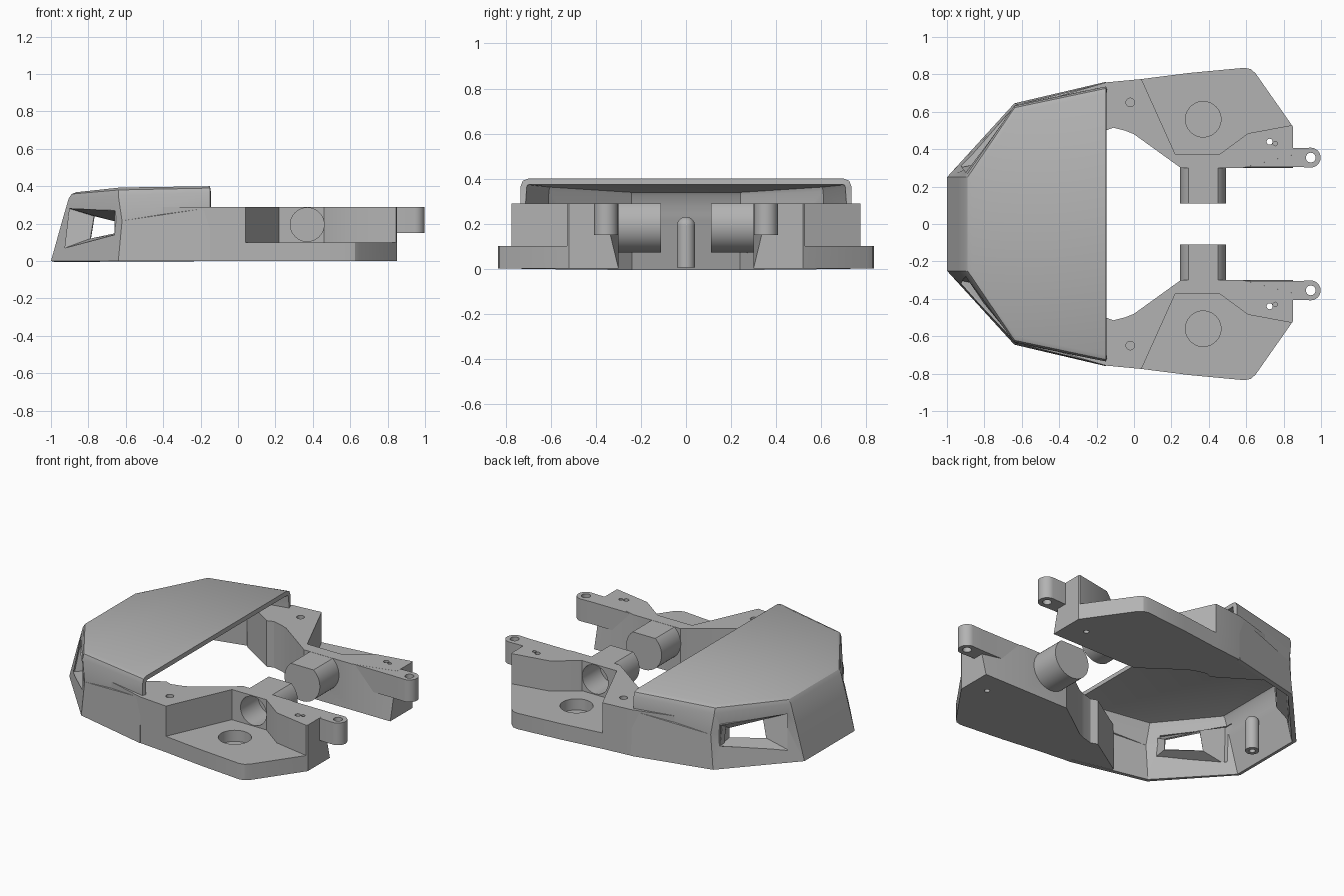
import bpy, bmesh, math
from mathutils import Matrix, Vector

if "Cube" in bpy.data.objects:
    bpy.data.objects.remove(bpy.data.objects["Cube"])

grey = bpy.data.materials.new("plain_grey")
grey.use_nodes = True
grey.diffuse_color = (0.45, 0.45, 0.45, 1)
grey.node_tree.nodes["Principled BSDF"].inputs["Base Color"].default_value = grey.diffuse_color


def make(name, bm):
    bmesh.ops.remove_doubles(bm, verts=bm.verts, dist=0.0001)
    bmesh.ops.recalc_face_normals(bm, faces=bm.faces)
    mesh = bpy.data.meshes.new(name)
    bm.to_mesh(mesh)
    bm.free()
    mesh.materials.append(grey)
    ob = bpy.data.objects.new(name, mesh)
    bpy.context.collection.objects.link(ob)
    return ob


def prism(name, outline, z0, z1, top=None):
    """Vertical prism; top may give a different upper outline."""
    bm = bmesh.new()
    low = [bm.verts.new((x, y, z0)) for x, y in outline]
    high = [bm.verts.new((x, y, z1)) for x, y in top or outline]
    bm.faces.new(low)
    bm.faces.new(high)
    for i in range(len(low)):
        j = (i + 1) % len(low)
        bm.faces.new((low[i], low[j], high[j], high[i]))
    return make(name, bm)


def rod(name, start, end, radius, sides=40, clip=None):
    """Cylinder between two points, optionally cut flat at a height."""
    a, b = Vector(start), Vector(end)
    turn = (b - a).to_track_quat('Z', 'Y').to_matrix().to_4x4()
    bm = bmesh.new()
    bmesh.ops.create_cone(bm, cap_ends=True, segments=sides, radius1=radius,
                          radius2=radius, depth=(b - a).length,
                          matrix=Matrix.Translation((a + b) / 2) @ turn)
    if clip:
        bmesh.ops.bisect_plane(bm, geom=bm.verts[:] + bm.edges[:] + bm.faces[:],
                               plane_co=(0, 0, clip), plane_no=(0, 0, 1), clear_outer=True)
        bmesh.ops.holes_fill(bm, edges=[e for e in bm.edges if e.is_boundary])
    return make(name, bm)


def cut(ob, *cutters):
    for c in cutters:
        c.hide_render = True
        mod = ob.modifiers.new("cut", 'BOOLEAN')
        mod.operation = 'DIFFERENCE'
        mod.solver = 'EXACT'
        mod.object = c


def finish(ob, mirror=True):
    """Mirror across the centre, bake the modifiers, shade."""
    if mirror:
        mod = ob.modifiers.new("mirror", 'MIRROR')
        mod.use_axis = (False, True, False)
        mod.use_mirror_merge = False
    bpy.ops.object.select_all(action='DESELECT')
    ob.select_set(True)
    bpy.context.view_layer.objects.active = ob
    bpy.ops.object.convert(target='MESH')
    bpy.ops.object.shade_smooth_by_angle(angle=math.radians(30))


# Hood shell: rows run rear edge, cheek corner, nose corner, then mirrored
rows = [
    [(-.15, .76, 0), (-.64, .645, 0), (-1, .25, 0)],
    [(-.15, .755, .285), (-.62, .64, .215), (-.94, .25, .215)],
    [(-.15, .735, .29), (-.62, .64, .215), (-.94, .25, .215)],
    [(-.15, .735, .365), (-.64, .632, .35), (-.905, .25, .335)],
    [(-.15, .725, .39), (-.638, .622, .38), (-.89, .25, .358)],
    [(-.15, .70, .4), (-.63, .60, .393), (-.865, .25, .368)],
]
bm = bmesh.new()
grid = []
for row in rows:
    full = row + [(x, -y, z) for x, y, z in reversed(row)]
    grid.append([bm.verts.new(p) for p in full])
bmesh.ops.remove_doubles
for r0, r1 in zip(grid, grid[1:]):
    for i in range(5):
        bm.faces.new((r0[i], r0[i + 1], r1[i + 1], r1[i]))
t = grid[-1]
bm.faces.new((t[0], t[1], t[4], t[5]))
bm.faces.new((t[1], t[2], t[3], t[4]))
hood = make("hood_shell", bm)
# Make sure the shell normals point outwards before thickening
if max(hood.data.polygons, key=lambda p: p.center.z).normal.z < 0:
    hood.data.flip_normals()
solid = hood.modifiers.new("thickness", 'SOLIDIFY')
solid.thickness = 0.028
solid.offset = -1

# Lamp openings in the cheeks, with funnels leading inside
window = [(-.925, .07), (-.9, .28), (-.66, .27), (-.66, .14)]
throat = [(-.79, .12), (-.77, .24), (-.65, .21), (-.65, .15)]


def cheek_y(x, z):
    nose = -1 + .29 * z
    return .25 + .39 * (x - nose) / (-.64 - nose)


cutters = []
for s in (1, -1):
    bm = bmesh.new()
    ends = [[bm.verts.new((x, s * y, z)) for x, z in window] for y in (.2, .8)]
    for e in ends:
        bm.faces.new(e)
    for i in range(4):
        j = (i + 1) % 4
        bm.faces.new((ends[0][i], ends[0][j], ends[1][j], ends[1][i]))
    cutters.append(make("lamp_cutter", bm))
cut(hood, *cutters)
finish(hood, mirror=False)

bm = bmesh.new()
outer = [bm.verts.new((x, cheek_y(x, z) - .01, z)) for x, z in window]
inner = [bm.verts.new((x, cheek_y(x, z) - .13, z)) for x, z in throat]
for i in range(4):
    j = (i + 1) % 4
    bm.faces.new((outer[i], outer[j], inner[j], inner[i]))
funnel = make("lamp_funnel", bm)
wall = funnel.modifiers.new("thickness", 'SOLIDIFY')
wall.thickness = 0.008
finish(funnel)

# Rear arm: full block, then the outer pocket and bores are removed
outline = [(-.4, .685), (-.15, .757), (.04, .775), (.3, .808), (.59, .835), (.625, .828),
           (.65, .805), (.85, .52), (.85, .30), (.58, .30), (.25, .30), (0, .48),
           (-.05, .50), (-.11, .515), (-.15, .50), (-.4, .66)]
top = [(.85, .37) if p == (.85, .30) else p for p in outline]
arm = prism("rear_arm", outline, 0, .29, top)
pocket = prism("pocket_cutter", [(.04, .775), (.22, .375), (.46, .375), (.61, .485),
                                 (.87, .533), (.87, 1), (.04, 1)], .1, .4)
well = rod("well_cutter", (.37, .56, .03), (.37, .56, .2), .095)
bore = rod("bore_cutter", (.37, .2, .195), (.37, .5, .195), .09)
pin = rod("pin_cutter", (-.02, .65, .2), (-.02, .65, .35), .023, 24)
bolt = rod("bolt_cutter", (.725, .44, -.1), (.725, .44, .4), .016, 24)
dimple = rod("dimple_cutter", (.755, .43, .27), (.755, .43, .4), .012, 16)
cut(arm, pocket, well, bore, pin, bolt, dimple)
finish(arm)

# Axle stub, flattened on top, hollow from the outer side
stub = rod("axle_stub", (.37, .11, .195), (.37, .36, .195), .123, 48, clip=.289)
cut(stub, bore)
finish(stub)

# Rear lug with a rounded, drilled end
end = [(.945 + .053 * math.sin(a), .355 - .053 * math.cos(a))
       for a in (math.pi * i / 16 for i in range(17))]
lug = prism("rear_lug", end + [(.87, .405), (.62, .405), (.6, .305), (.87, .305)], .15, .2895)
eye = rod("eye_cutter", (.945, .355, 0), (.945, .355, .5), .026, 24)
cut(lug, eye, bolt, dimple)
finish(lug)

# Round-topped locating post inside the nose
post = rod("nose_post", (-.88, 0, .005), (-.88, 0, .19), .04, 32)
drill = rod("post_cutter", (-.88, 0, -.1), (-.88, 0, .1), .018, 24)
cut(post, drill)
finish(post, mirror=False)
bm = bmesh.new()
bmesh.ops.create_uvsphere(bm, u_segments=32, v_segments=16, radius=.04,
                          matrix=Matrix.Translation((-.88, 0, .19)))
finish(make("post_cap", bm), mirror=False)

# Remove the used cutters
for ob in [o for o in bpy.data.objects if "_cutter" in o.name]:
    bpy.data.objects.remove(ob)
